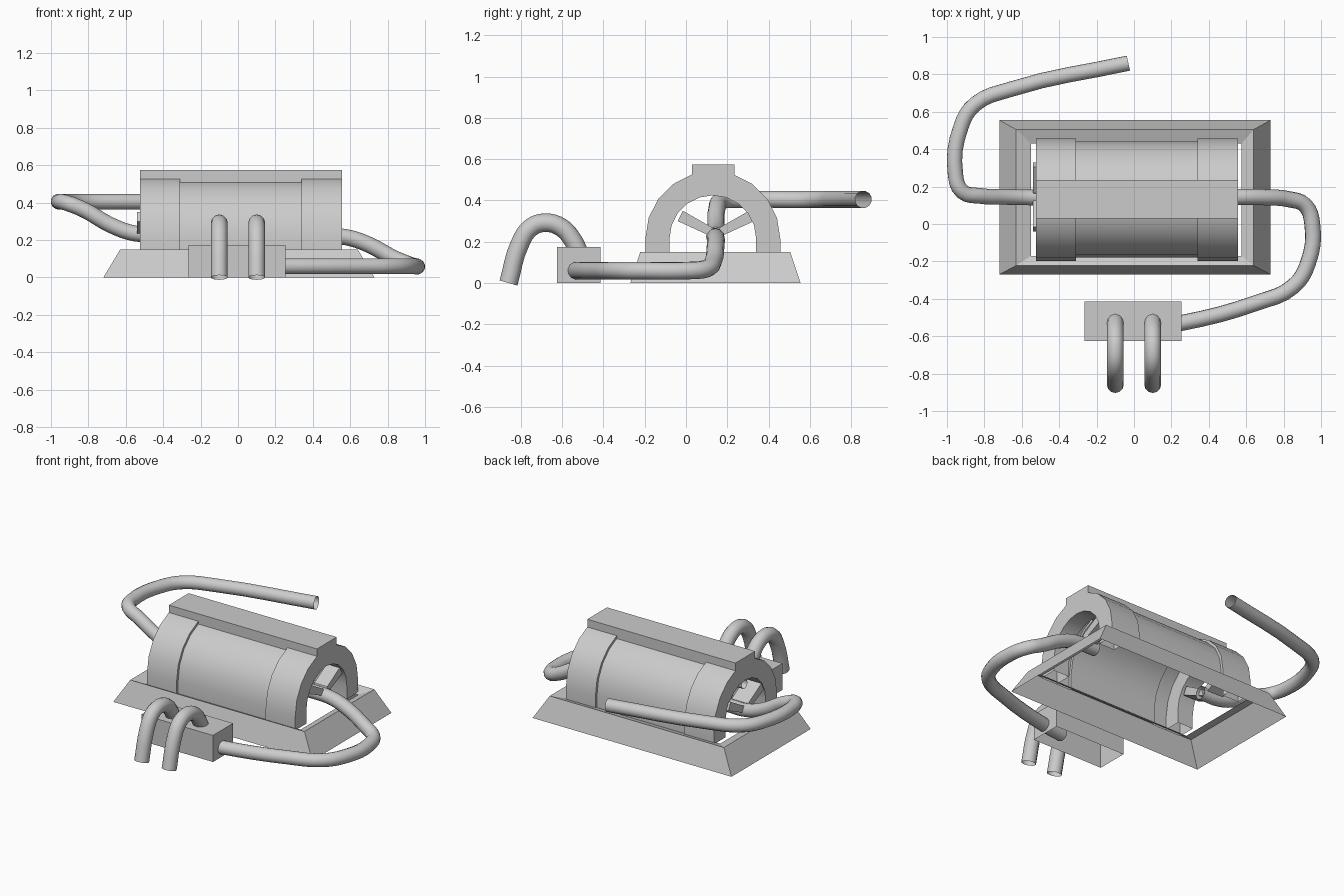
import bpy, bmesh, math

if "Cube" in bpy.data.objects:
    bpy.data.objects.remove(bpy.data.objects["Cube"])

def mesh_object(name, verts, faces, smooth=None):
    me = bpy.data.meshes.new(name)
    me.from_pydata(verts, [], faces)
    bm = bmesh.new()
    bm.from_mesh(me)
    bmesh.ops.recalc_face_normals(bm, faces=bm.faces)
    bm.to_mesh(me)
    bm.free()
    ob = bpy.data.objects.new(name, me)
    bpy.context.collection.objects.link(ob)
    if smooth:
        shade(ob, smooth)
    return ob

def shade(ob, degrees):
    bpy.ops.object.select_all(action='DESELECT')
    ob.select_set(True)
    bpy.context.view_layer.objects.active = ob
    bpy.ops.object.shade_smooth_by_angle(angle=math.radians(degrees))

def loft(name, rings, closed=True, caps=(), smooth=None):
    """Joins equal-sized rings of points; caps lists the rings to fill."""
    n = len(rings[0])
    verts = [p for r in rings for p in r]
    faces = []
    for i in range(len(rings) - 1):
        for j in range(n if closed else n - 1):
            k = (j + 1) % n
            faces.append((i*n + j, i*n + k, (i+1)*n + k, (i+1)*n + j))
    for c in caps:
        faces.append(tuple(range(c*n, c*n + n)))
    return mesh_object(name, verts, faces, smooth)

def rect(x0, x1, y0, y1, z):
    return [(x0, y0, z), (x1, y0, z), (x1, y1, z), (x0, y1, z)]

def tube(name, pts, radius):
    cu = bpy.data.curves.new(name, 'CURVE')
    cu.dimensions = '3D'
    cu.bevel_depth = radius
    cu.bevel_resolution = 4
    cu.resolution_u = 4
    sp = cu.splines.new('BEZIER')
    sp.bezier_points.add(len(pts) - 1)
    for b, p in zip(sp.bezier_points, pts):
        b.co = p
        b.handle_left_type = b.handle_right_type = 'AUTO'
    ob = bpy.data.objects.new(name, cu)
    bpy.context.collection.objects.link(ob)
    bpy.ops.object.select_all(action='DESELECT')
    ob.select_set(True)
    bpy.context.view_layer.objects.active = ob
    bpy.ops.object.convert(target='MESH')
    shade(bpy.context.view_layer.objects.active, 40)

# Base: sloped hollow frame with a dished top and an open middle
loft("base_frame", [rect(-0.72, 0.73, -0.27, 0.555, 0),
                    rect(-0.63, 0.64, -0.222, 0.505, 0.15),
                    rect(-0.55, 0.575, -0.17, 0.43, 0.125)])

# Barrel: an arch section swept through stepped radii, with open ends
CY, CZ, SEG = 0.13, 0.215, 10

def arch(x, r):
    pts = [(x, CY + r, 0.125)]
    for i in range(SEG + 1):
        a = math.pi * i / SEG
        pts.append((x, CY + r*math.cos(a), CZ + r*math.sin(a)))
    return pts + [(x, CY - r, 0.125)]

profile = [(-0.31, 0.31), (-0.31, 0.327), (-0.525, 0.327), (-0.525, 0.21), (-0.41, 0.21), (-0.41, 0.32)]
loft("barrel_body", [arch(x, 0.31) for x in (-0.31, 0.34)], closed=False, smooth=30)
for side in ("left", "right"):
    rings = [arch(x if side == "left" else 0.03 - x, r) for x, r in profile]
    loft(side + "_collar", rings, closed=False, smooth=30)

# Bar along the top of the barrel
loft("top_bar", [rect(-0.525, 0.555, 0.03, 0.235, z) for z in (0.50, 0.575)], caps=(0, 1))

# Splayed spokes holding the cables in both openings
for side, x0, x1 in (("left", -0.54, -0.42), ("right", 0.44, 0.535)):
    for label, s in (("front", -1), ("back", 1)):
        c = 0.145
        section = [(c, 0.215), (c + s*0.02, 0.27), (c + s*0.16, 0.35), (c + s*0.185, 0.30)]
        loft(f"{side}_{label}_spoke", [[(x, y, z) for y, z in section] for x in (x0, x1)], caps=(0, 1))

# Plug box, open underneath
loft("plug_box", [rect(-0.265, 0.255, -0.625, -0.415, z) for z in (0, 0.175)], caps=(1,))

# Hooked pipes rising from the plug box
for side, x in (("left", -0.1), ("right", 0.1)):
    tube(side + "_hook", [(x, -0.86, 0), (x, -0.805, 0.19), (x, -0.75, 0.27), (x, -0.68, 0.292),
                          (x, -0.605, 0.27), (x, -0.55, 0.21), (x, -0.515, 0.14)], 0.045)

# Cables
tube("right_cable", [(0.42, 0.14, 0.225), (0.58, 0.145, 0.215), (0.70, 0.143, 0.175), (0.83, 0.132, 0.105),
                     (0.915, 0.10, 0.07), (0.953, 0.0, 0.06), (0.93, -0.21, 0.06), (0.85, -0.335, 0.06),
                     (0.66, -0.42, 0.06), (0.25, -0.53, 0.06), (0.1, -0.55, 0.06)], 0.043)
tube("left_cable", [(-0.40, 0.14, 0.23), (-0.55, 0.142, 0.235), (-0.68, 0.145, 0.28), (-0.82, 0.15, 0.36),
                    (-0.92, 0.175, 0.40), (-0.955, 0.27, 0.405), (-0.925, 0.52, 0.405), (-0.85, 0.64, 0.405),
                    (-0.66, 0.72, 0.405), (-0.03, 0.86, 0.405)], 0.042)
# Straight upper lead-in from the left opening
tube("left_cable_upper", [(-0.41, 0.14, 0.40), (-0.525, 0.14, 0.40)], 0.03)
